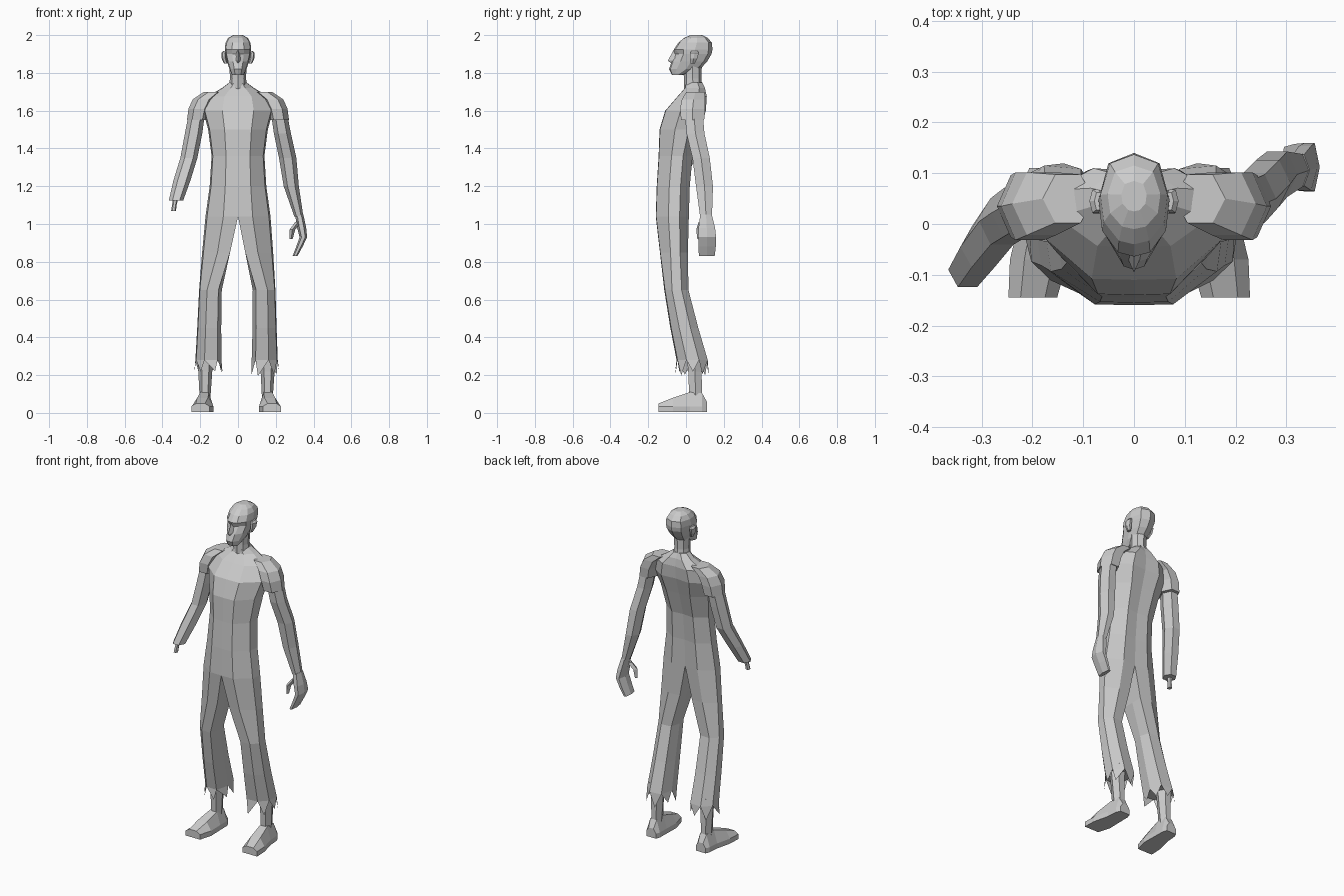
import bpy, bmesh, math, random
random.seed(4)


def build(name, rings, spikes=0.0):
    """Skin a stack of equal-sized rings, cap both ends, optionally fringe the last ring."""
    bm = bmesh.new()
    vs = [[bm.verts.new(p) for p in r] for r in rings]
    n = len(rings[0])
    for a, b in zip(vs, vs[1:]):
        for i in range(n):
            j = (i + 1) % n
            bm.faces.new((a[i], a[j], b[j], b[i]))
    bm.faces.new(vs[0])
    bm.faces.new(vs[-1])
    bmesh.ops.recalc_face_normals(bm, faces=bm.faces)
    if spikes:
        cx = sum(v.co.x for v in vs[-1]) / n
        cy = sum(v.co.y for v in vs[-1]) / n
        for i in range(n):
            a, b = vs[-1][i], vs[-1][(i + 1) % n]
            m = a.co.lerp(b.co, random.uniform(0.15, 0.6))
            tip = (cx + (m.x - cx) * 1.15, cy + (m.y - cy) * 1.1,
                   m.z - spikes * random.uniform(0.7, 1.1))
            bm.faces.new((a, b, bm.verts.new(tip)))
    me = bpy.data.meshes.new(name)
    bm.to_mesh(me)
    bm.free()
    ob = bpy.data.objects.new(name, me)
    bpy.context.collection.objects.link(ob)
    return ob


def section(half, z, w, yf, yb):
    """Symmetric ring from a half outline given as fractions of width and depth."""
    right = [(fx * w, yf + fy * (yb - yf), z) for fx, fy in half]
    return right + [(-x, y, z) for x, y, z in right[-2:0:-1]]


def oval(x, y, z, rx, ry, n=6):
    return [(x + rx * math.cos(2 * math.pi * i / n),
             y + ry * 1.1 * math.sin(2 * math.pi * i / n), z) for i in range(n)]


def tube(name, stations, n=6):
    return build(name, [oval(*s, n=n) for s in stations])


# Torso with hips
BODY = [(0, 0), (.45, .01), (.95, .38), (1, .72), (.5, 1), (0, .96)]
build("torso", [section(BODY, *r) for r in [
    (1.04, .172, -.16, .015), (1.20, .15, -.155, .02), (1.36, .14, -.145, .035),
    (1.50, .158, -.14, .075), (1.60, .185, -.11, .105), (1.675, .16, -.045, .11),
    (1.72, .085, -.005, .10), (1.75, .045, .0, .085)]])

# Neck
tube("neck", [(0, .04, 1.70, .05, .045), (0, .035, 1.77, .043, .042),
              (0, .035, 1.85, .045, .045)], 8)

# Head, with the eye line pushed in
FACE = [(0, 0), (.45, .04), (.9, .25), (1, .55), (.72, .9), (0, 1)]
EYES = [(0, 0), (.45, .13), (.92, .25), (1, .55), (.72, .9), (0, 1)]
build("head", [section(h, *r) for h, r in [
    (FACE, (1.79, .033, -.075, -.015)), (FACE, (1.82, .045, -.09, .075)),
    (FACE, (1.86, .058, -.076, .112)), (EYES, (1.90, .067, -.063, .135)),
    (FACE, (1.925, .07, -.064, .14)), (FACE, (1.96, .066, -.04, .137)),
    (FACE, (1.985, .052, -.01, .115)), (FACE, (2.0, .025, .025, .085))]])
build("nose", [[(-w, -.05, z), (0, y, z), (w, -.05, z)] for z, w, y in
               [(1.92, .008, -.066), (1.865, .02, -.096), (1.85, .016, -.078)]])
for s in (-1, 1):
    tube("ear", [(s * .064, .035, 1.85, .01, .012), (s * .074, .04, 1.875, .012, .02),
                 (s * .076, .045, 1.905, .012, .024), (s * .07, .045, 1.915, .008, .018)])

# Legs, trousers with torn hems, shins and feet
THIGH = BODY + [(0, .5)]
CUFF = [(.15, 0), (.65, .03), (.97, .32), (1, .72), (.65, 1), (.12, .96), (0, .5)]
for s in (-1, 1):
    def px(x, z):
        return s * x - .01 * (1.04 - z)

    rings = []
    for half, z, xi, xo, yf, yb in [
            (THIGH, 1.04, 0, .172, -.16, .015), (THIGH, .85, .04, .188, -.138, .01),
            (CUFF, .65, .082, .202, -.115, .013), (CUFF, .45, .083, .21, -.083, .065),
            (CUFF, .28, .08, .218, -.05, .115)]:
        rings.append([(px(xi + fx * (xo - xi), z), yf + fy * (yb - yf), z) for fx, fy in half])
    build("trouser_leg", rings, spikes=.08)
    tube("shin", [(px(.165, z), y, z, rx, ry) for z, y, rx, ry in
                  [(.32, .045, .045, .045), (.22, .047, .037, .037), (.07, .052, .028, .036)]])
    rings = []
    for y, x, w, h in [(.11, .165, .032, .055), (.085, .166, .042, .1), (.02, .168, .045, .105),
                       (-.07, .178, .057, .075), (-.145, .19, .048, .045)]:
        prof = [(-w, 0), (w, 0), (w, .03), (.5 * w, h), (-.5 * w, h), (-w, .03)]
        rings.append([(px(x + a, .1), y, .005 + b) for a, b in prof])
    build("foot", rings)

    # Short sleeve over the shoulder
    tube("sleeve", [(s * .13, .05, 1.70, .05, .05), (s * .182, .04, 1.66, .058, .065),
                    (s * .205, .035, 1.61, .057, .07), (s * .216, .035, 1.55, .054, .064)])

# Arm with a hand, hanging slightly back
tube("left_arm", [(.215, .04, 1.60, .042, .05), (.235, .05, 1.48, .045, .05),
                  (.263, .08, 1.35, .046, .048), (.282, .098, 1.20, .04, .047),
                  (.322, .106, 1.04, .024, .033)])
tube("left_hand", [(.324, .106, 1.05, .022, .032), (.337, .11, .98, .024, .046),
                   (.346, .112, .93, .02, .05), (.325, .112, .88, .017, .048),
                   (.302, .11, .83, .013, .044)])
tube("left_thumb", [(.318, .085, 1.01, .016, .016), (.288, .072, .97, .015, .016),
                    (.281, .072, .92, .008, .011)], 4)

# Arm cut off at the wrist, reaching forward, with a bone stub
tube("right_arm", [(-.215, .035, 1.60, .042, .05), (-.235, .022, 1.48, .046, .05),
                   (-.26, .005, 1.35, .045, .048), (-.297, -.045, 1.23, .045, .042),
                   (-.328, -.09, 1.125, .038, .036)])
tube("arm_bone", [(-.33, -.092, 1.14, .014, .014), (-.337, -.1, 1.10, .012, .012),
                  (-.341, -.104, 1.07, .013, .013)])
